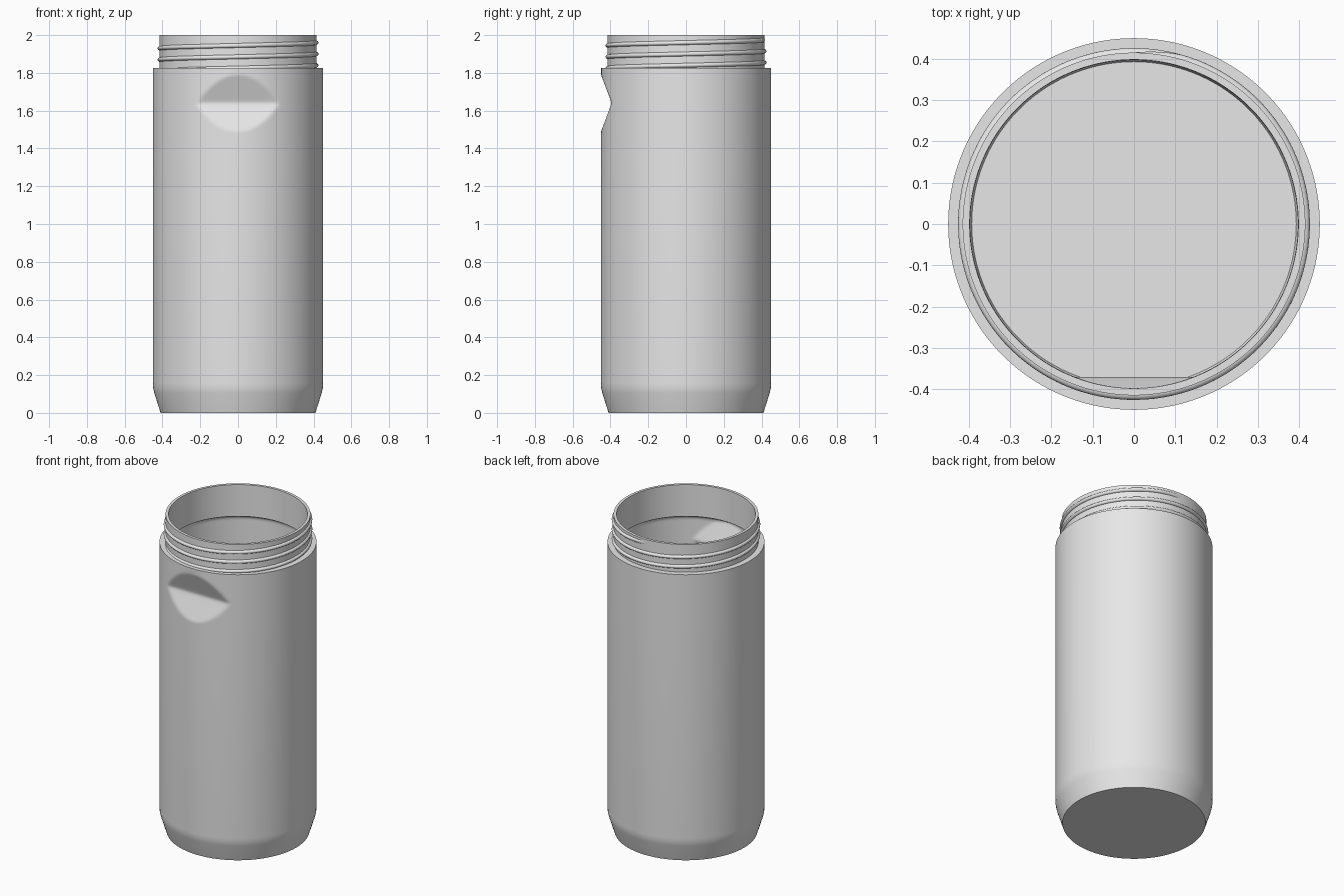
import bpy, bmesh, math

cube = bpy.data.objects.get("Cube")
if cube:
    bpy.data.objects.remove(cube, do_unlink=True)

SEGS = 192
WALL = 0.025
NOTCH_Z = 1.64

grey = bpy.data.materials.new("plain_grey")
grey.use_nodes = True
grey.diffuse_color = (0.8, 0.8, 0.8, 1)
grey.node_tree.nodes["Principled BSDF"].inputs["Base Color"].default_value = (0.8, 0.8, 0.8, 1)


def finish(bm, name, angle):
    mesh = bpy.data.meshes.new(name)
    bm.to_mesh(mesh)
    bm.free()
    mesh.materials.append(grey)
    obj = bpy.data.objects.new(name, mesh)
    bpy.context.collection.objects.link(obj)
    bpy.ops.object.select_all(action='DESELECT')
    obj.select_set(True)
    bpy.context.view_layer.objects.active = obj
    bpy.ops.object.shade_smooth_by_angle(angle=math.radians(angle))
    return obj


def skin(bm, rows, closed):
    """Join neighbouring rows of vertices with quads."""
    for a, b in zip(rows, rows[1:]):
        n = len(a)
        for i in range(n if closed else n - 1):
            j = (i + 1) % n
            bm.faces.new((a[i], a[j], b[j], b[i]))


def pressed(y, z, inset):
    """Push the front wall back to the V-shaped grip notch, with a soft rim."""
    limit = inset - 0.393 - 0.38 * math.hypot(z - NOTCH_Z, 0.008)
    k = 0.003
    h = max(k - abs(y - limit), 0) / k
    return max(y, limit) + h * h * k / 4


# Bottle shell: outside going up, over the rim, then down the inside
notch_rows = [1.47 + 0.0085 * i for i in range(39)]
outer = [(0.41, 0), (0.443, 0.105), (0.449, 0.13), (0.45, 0.155)]
outer += [(0.45, z) for z in notch_rows] + [(0.45, 1.825), (0.415, 1.825), (0.415, 2.0)]
fillet = [(0.395 + 0.03 * math.cos(t), 1.77 + 0.03 * math.sin(t))
          for t in (math.radians(a) for a in (86, 70, 50, 30, 15))]
inner = [(0.398, 2.0)] + fillet
inner += [(0.425, z) for z in reversed(notch_rows) if z < 1.775]
inner += [(0.425, 0.155), (0.424, 0.13), (0.418, 0.105), (0.393, WALL)]

bm = bmesh.new()
rows = []
for profile, inset in ((outer, 0), (inner, WALL)):
    for r, z in profile:
        ring = []
        for i in range(SEGS):
            t = math.tau * i / SEGS
            x, y = r * math.cos(t), r * math.sin(t)
            if 1.46 < z < 1.81:
                y = pressed(y, z, inset)
            ring.append(bm.verts.new((x, y, z)))
        rows.append(ring)
skin(bm, rows, True)
bm.faces.new(reversed(rows[0]))
bm.faces.new(rows[-1])
finish(bm, "bottle_shell", 40)

# Screw thread: rounded ridge climbing the neck, tapered at both ends
START, END, PITCH = -150, 815, 0.06
bm = bmesh.new()
rows = []
steps = (END - START) // 3
for s in range(steps + 1):
    deg = START + (END - START) * s / steps
    t = math.radians(deg)
    size = min(1, (deg - START) / 20, (END - deg) / 20)
    section = []
    for k in range(9):
        a = math.pi * (k / 8 - 0.5)
        r = 0.412 + 0.014 * math.cos(a) * size
        z = 1.84 + PITCH * deg / 360 + 0.012 * math.sin(a)
        section.append(bm.verts.new((r * math.cos(t), r * math.sin(t), z)))
    rows.append(section)
skin(bm, rows, False)
bmesh.ops.reverse_faces(bm, faces=bm.faces[:])
finish(bm, "neck_thread", 50)
